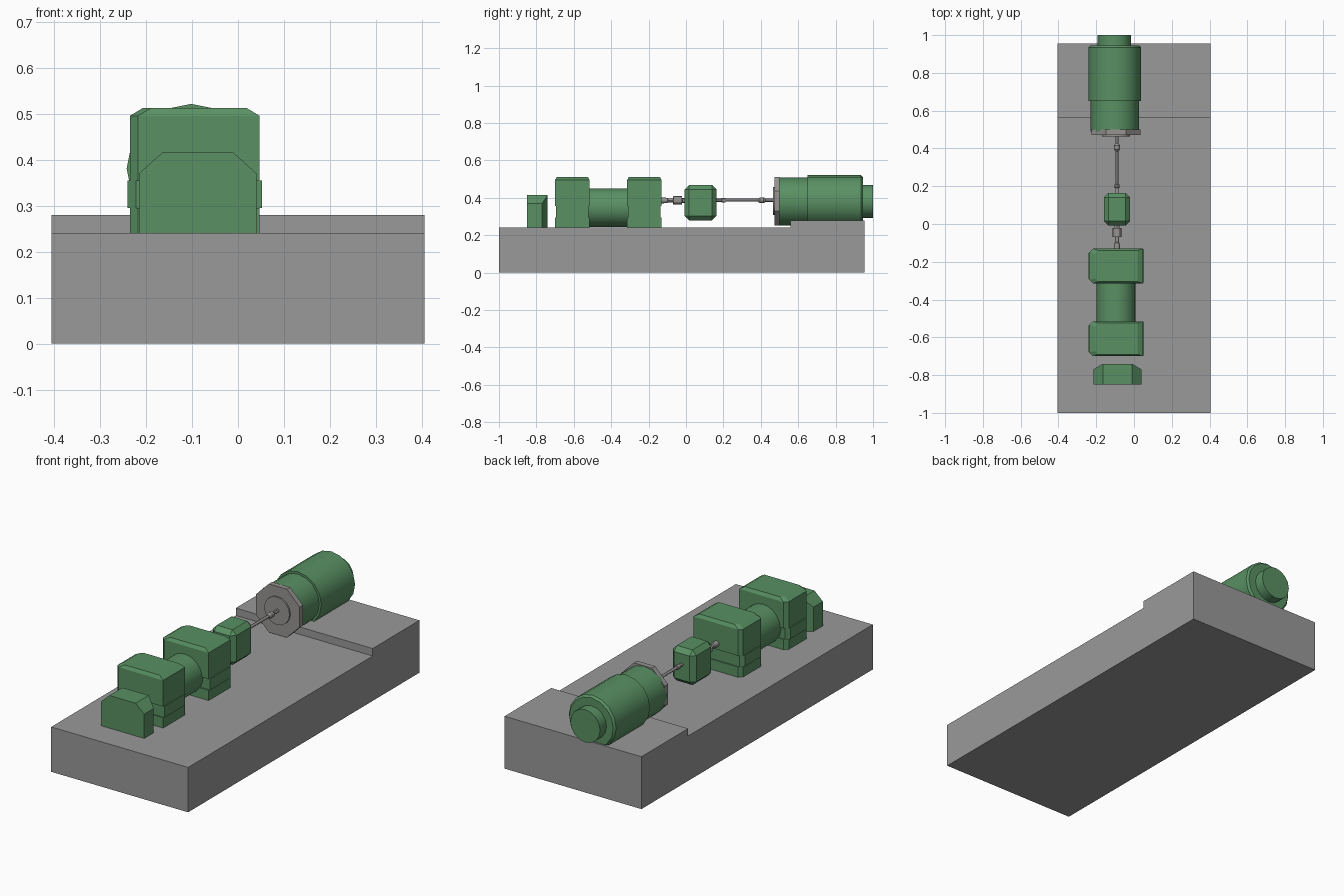
import bpy, bmesh, math

cube = bpy.data.objects.get("Cube")
if cube:
    bpy.data.objects.remove(cube, do_unlink=True)


def material(name, rgb):
    m = bpy.data.materials.new(name)
    m.use_nodes = True
    m.diffuse_color = (*rgb, 1)
    m.node_tree.nodes["Principled BSDF"].inputs["Base Color"].default_value = (*rgb, 1)
    return m


GREY = material("concrete grey", (0.32, 0.32, 0.32))
GREEN = material("machine green", (0.1, 0.28, 0.125))
STEEL = material("warm steel", (0.31, 0.295, 0.285))


def finish(name, bm, mat, smooth=False):
    bmesh.ops.recalc_face_normals(bm, faces=bm.faces[:])
    mesh = bpy.data.meshes.new(name)
    bm.to_mesh(mesh)
    bm.free()
    mesh.materials.append(mat)
    ob = bpy.data.objects.new(name, mesh)
    bpy.context.collection.objects.link(ob)
    if smooth:
        bpy.ops.object.select_all(action='DESELECT')
        ob.select_set(True)
        bpy.context.view_layer.objects.active = ob
        bpy.ops.object.shade_smooth_by_angle(angle=math.radians(30))
    return ob


def loft(name, rings, mat, smooth=False):
    """Skin equal-length rings of points and cap both ends."""
    bm = bmesh.new()
    loops = [[bm.verts.new(p) for p in ring] for ring in rings]
    n = len(loops[0])
    for a, b in zip(loops, loops[1:]):
        for i in range(n):
            j = (i + 1) % n
            bm.faces.new((a[i], a[j], b[j], b[i]))
    bm.faces.new(loops[0])
    bm.faces.new(loops[-1])
    return finish(name, bm, mat, smooth)


def lathe(name, profile, x, z, mat, sides=16, turn=0.0):
    """Turned part along y from (y, radius) pairs."""
    angles = [turn + math.tau * i / sides for i in range(sides)]
    rings = [[(x + r * math.cos(a), y, z + r * math.sin(a)) for a in angles]
             for y, r in profile]
    return loft(name, rings, mat, True)


def hull(name, points, mat):
    bm = bmesh.new()
    for p in points:
        bm.verts.new(p)
    bmesh.ops.convex_hull(bm, input=bm.verts[:])
    bmesh.ops.dissolve_limit(bm, angle_limit=0.01, verts=bm.verts[:], edges=bm.edges[:])
    return finish(name, bm, mat)


# Stepped foundation
side = [(-1, 0), (0.955, 0), (0.955, 0.28), (0.56, 0.28), (0.56, 0.24), (-1, 0.24)]
loft("foundation", [[(x, y, z) for y, z in side] for x in (-0.405, 0.405)], GREY)

# Control box with clipped top and rear corners
front = [(-0.215, 0.24), (0.04, 0.24), (0.04, 0.37), (-0.01, 0.415),
         (-0.165, 0.415), (-0.215, 0.37)]
points = [(x, y, z) for y in (-0.85, -0.77) for x, z in front]
points += [(x, -0.74, z) for x in (-0.165, -0.01) for z in (0.24, 0.415)]
hull("control_box", points, GREEN)

# Bearing housings: (height, x growth, y inset) at each level
LEVELS = [(0.24, 0, 0), (0.295, 0, 0), (0.295, 0.005, 0.006), (0.355, 0.005, 0.006),
          (0.355, 0, 0), (0.495, 0, 0), (0.512, -0.028, 0.01)]
for name, y0, y1 in (("front_housing", -0.7, -0.515), ("rear_housing", -0.315, -0.13)):
    rings = []
    for z, grow, inset in LEVELS:
        a, b = -0.235 - grow, 0.047 + grow
        c, d = y0 + inset, y1 - inset
        k = 0.018
        rings.append([(a + k, c, z), (b, c, z), (b, d, z),
                      (a + k, d, z), (a, d - k, z), (a, c + k, z)])
    loft(name, rings, GREEN)

# Drum between the housings
lathe("drum", [(-0.53, 0.103), (-0.3, 0.103)], -0.095, 0.348, GREEN, 24)

# Gearbox with clipped edges
bm = bmesh.new()
bmesh.ops.create_cube(bm, size=1)
for v in bm.verts:
    low = v.co.z < 0
    v.co.x = -0.09 + v.co.x * 0.14
    v.co.y = 0.078 + v.co.y * 0.172
    v.co.z = 0.28 if low else 0.468
bmesh.ops.bevel(bm, geom=bm.edges[:], offset=0.024, segments=1, affect='EDGES')
finish("gearbox", bm, GREEN)

# Shafts with collars
lathe("input_shaft", [(-0.135, 0.016), (-0.1, 0.014), (-0.095, 0.01), (-0.07, 0.01),
                      (-0.068, 0.023), (-0.022, 0.023), (-0.02, 0.014), (0.0, 0.014)],
      -0.09, 0.386, STEEL, 12)
lathe("drive_shaft", [(0.15, 0.009), (0.19, 0.009), (0.192, 0.013), (0.21, 0.013),
                      (0.212, 0.008), (0.385, 0.008), (0.395, 0.016), (0.415, 0.016),
                      (0.425, 0.009), (0.475, 0.009)],
      -0.09, 0.387, STEEL, 12)

# Motor flange and its raised disc
lathe("motor_flange", [(0.472, 0.14), (0.5, 0.14)], -0.095, 0.382, STEEL, 8, math.pi / 8)
lathe("flange_disc", [(0.464, 0.075), (0.48, 0.075)], -0.095, 0.384, STEEL, 16)

# Motor body and rear cap
lathe("motor_body", [(0.49, 0.128), (0.65, 0.128), (0.65, 0.14), (0.935, 0.14),
                     (0.946, 0.13)], -0.102, 0.381, GREEN)
lathe("motor_cap", [(0.93, 0.088), (1.0, 0.088)], -0.104, 0.381, GREEN)
